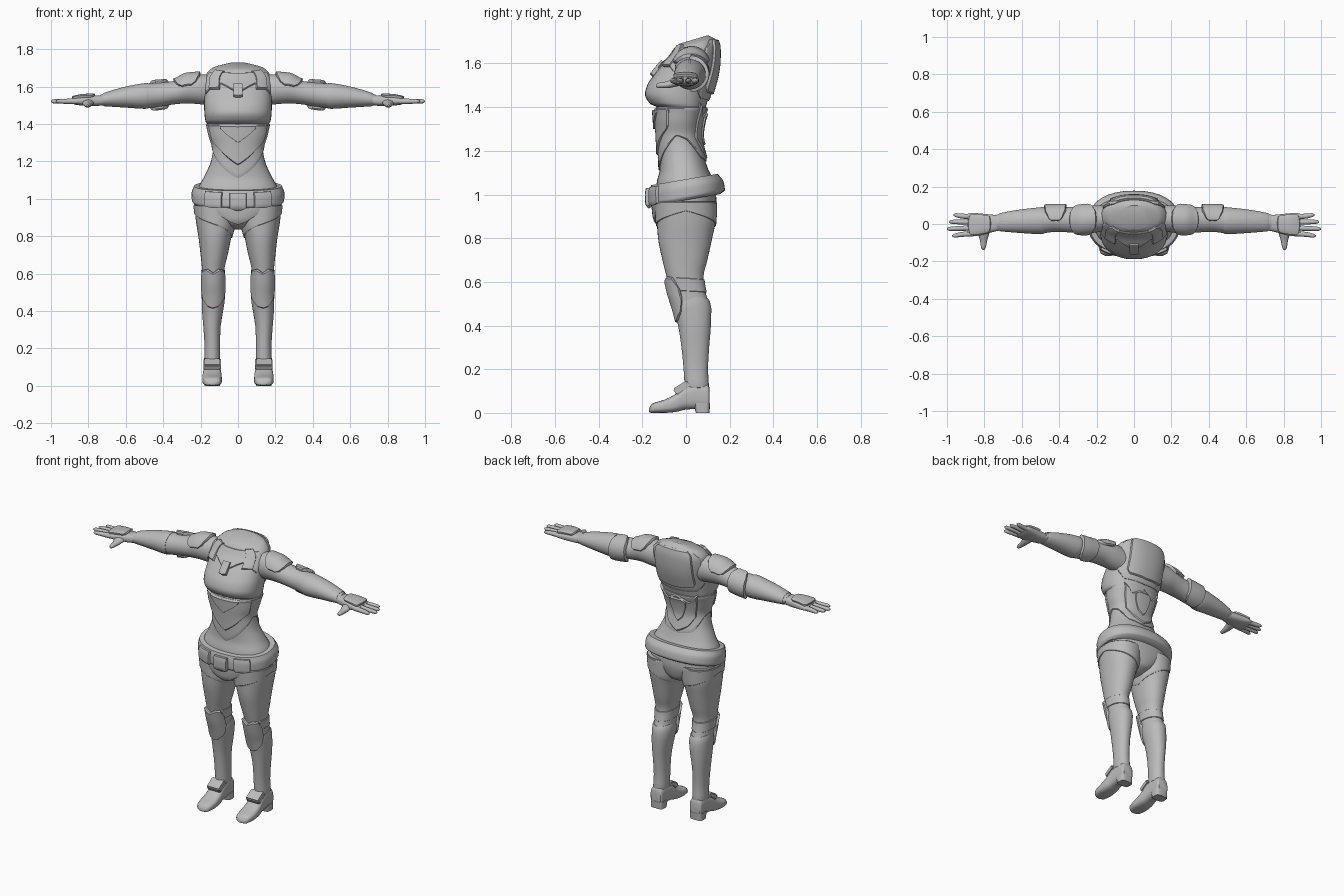
import bpy, bmesh
from math import sin, cos, radians, copysign
from mathutils import Vector, Matrix

if "Cube" in bpy.data.objects:
    bpy.data.objects.remove(bpy.data.objects["Cube"], do_unlink=True)

# One plain grey for the whole suit
grey = bpy.data.materials.new("suit_grey")
grey.use_nodes = True
grey.diffuse_color = (0.5, 0.5, 0.5, 1)
grey.node_tree.nodes["Principled BSDF"].inputs["Base Color"].default_value = (0.5, 0.5, 0.5, 1)


def finish(name, bm, mirror):
    """Turn a bmesh into a smooth object with sharp creases."""
    bmesh.ops.recalc_face_normals(bm, faces=bm.faces[:])
    mesh = bpy.data.meshes.new(name)
    bm.to_mesh(mesh)
    bm.free()
    mesh.materials.append(grey)
    mesh.shade_smooth()
    mesh.set_sharp_from_angle(angle=radians(35))
    obj = bpy.data.objects.new(name, mesh)
    bpy.context.scene.collection.objects.link(obj)
    if mirror:
        obj.modifiers.new("both_sides", "MIRROR")
    return obj


def blend(keys, s):
    """Smooth interpolation between stations without overshoot."""
    s = min(max(s, keys[0][0]), keys[-1][0])
    i = max(k for k in range(len(keys) - 1) if keys[k][0] <= s)

    def slope(k, c):
        return (keys[k + 1][c] - keys[k][c]) / (keys[k + 1][0] - keys[k][0])

    def tangent(k, c):
        if k == 0 or k == len(keys) - 1:
            return slope(min(k, len(keys) - 2), c)
        a, b = slope(k - 1, c), slope(k, c)
        return 2 * a * b / (a + b) if a * b > 0 else 0

    w = keys[i + 1][0] - keys[i][0]
    u = (s - keys[i][0]) / w
    ease = u * u * (3 - 2 * u)
    return [keys[i][c] * (1 - ease) + keys[i + 1][c] * ease
            + w * u * (1 - u) * ((1 - u) * tangent(i, c) - u * tangent(i + 1, c))
            for c in range(1, len(keys[0]))]


class Loft:
    """Rounded sections along an axis; each station is (s, a0, a1, b0, b1)."""

    def __init__(self, axis, keys, power=2.0, warp=None):
        self.axis, self.keys, self.power, self.warp = axis, keys, power, warp

    def point(self, s, t):
        s = min(max(s, self.keys[0][0]), self.keys[-1][0])
        a0, a1, b0, b1 = blend(self.keys, s)
        x, y = sin(radians(t)), -cos(radians(t))
        x, y = (copysign(abs(v) ** (2 / self.power), v) for v in (x, y))
        a = (a0 + a1 + (a1 - a0) * x) / 2
        b = (b0 + b1 + (b1 - b0) * y) / 2
        p = Vector({"x": (s, a, b), "y": (a, s, b), "z": (a, b, s)}[self.axis])
        if self.warp:
            p.z += self.warp(p)
        return p

    def normal(self, s, t):
        around = self.point(s, t + 2) - self.point(s, t - 2)
        along = self.point(s + 0.004, t) - self.point(s - 0.004, t)
        n = around.cross(along).normalized()
        out = self.point(s, t) - self.point(s, t + 180)
        return n if n.dot(out) > 0 else -n

    def build(self, name, mirror=False, sides=36, steps=4):
        bm = bmesh.new()
        levels = [p[0] + (q[0] - p[0]) * k / steps
                  for p, q in zip(self.keys, self.keys[1:]) for k in range(steps)]
        levels.append(self.keys[-1][0])
        rings = [[bm.verts.new(self.point(s, 360 * k / sides)) for k in range(sides)] for s in levels]
        for lo, hi in zip(rings, rings[1:]):
            for k in range(sides):
                j = (k + 1) % sides
                bm.faces.new((lo[k], lo[j], hi[j], hi[k]))
        bm.faces.new(rings[0])
        bm.faces.new(rings[-1])
        finish(name, bm, mirror)
        return self


def plate(name, loft, mid, outline, depth, mirror=False):
    """Armour hugging a loft; outline is (angle away from mid, low, high)."""
    bm = bmesh.new()
    reach = outline[-1][0]
    cols, rows = max(10, int(reach / 3) * 2), 10

    def spread(n):
        return [0, 0.03] + [k / n for k in range(1, n)] + [0.97, 1]

    def limits(dev):
        for p, q in zip(outline, outline[1:]):
            if dev <= q[0] + 1e-6:
                u = (dev - p[0]) / (q[0] - p[0])
                return p[1] + (q[1] - p[1]) * u, p[2] + (q[2] - p[2]) * u

    outer, inner = [], []
    us, vs = spread(cols), spread(rows)
    for u in us:
        dev = (2 * u - 1) * reach
        lo, hi = limits(abs(dev))
        top, base = [], []
        for v in vs:
            s = lo + (hi - lo) * v
            p, n = loft.point(s, mid + dev), loft.normal(s, mid + dev)
            rim = u in (0, 1) or v in (0, 1)
            top.append(bm.verts.new(p + n * depth * (0.55 if rim else 1)))
            base.append(bm.verts.new(p - n * 0.01))
        outer.append(top)
        inner.append(base)
    for g in (outer, inner):
        for i in range(len(us) - 1):
            for j in range(len(vs) - 1):
                bm.faces.new((g[i][j], g[i + 1][j], g[i + 1][j + 1], g[i][j + 1]))

    def border(g):
        return [c[0] for c in g] + g[-1][1:] + [c[-1] for c in g[-2::-1]] + g[0][-2:0:-1]

    a, b = border(outer), border(inner)
    for i in range(len(a)):
        j = (i + 1) % len(a)
        bm.faces.new((a[i], a[j], b[j], b[i]))
    finish(name, bm, mirror)


# Torso, with the neck opening tilted forward
torso_keys = [(.835, .03, -.05, .05), (.86, .08, -.11, .11), (.9, .16, -.135, .13), (.96, .225, -.14, .14),
              (1.05, .215, -.135, .13), (1.12, .18, -.12, .1), (1.2, .145, -.122, .075), (1.27, .133, -.125, .06),
              (1.34, .152, -.13, .07), (1.4, .166, -.135, .09), (1.415, .174, -.165, .095), (1.46, .18, -.188, .108),
              (1.5, .181, -.178, .12), (1.55, .18, -.145, .133), (1.6, .18, -.105, .14), (1.65, .176, -.068, .142),
              (1.69, .145, -.045, .128), (1.71, .075, -.03, .1)]
torso = Loft("z", [(z, -w, w, f, b) for z, w, f, b in torso_keys], 2.25,
             lambda p: max(0, p.z - 1.6) * 2.7 * (p.y - .035)).build("torso")
plate("neck_collar", torso, 0, [(0, 1.565, 1.69), (28, 1.62, 1.69), (70, 1.56, 1.68)], .008)
plate("sternum_tab", torso, 0, [(0, 1.54, 1.605), (6, 1.545, 1.605)], .018)
plate("shoulder_strap", torso, 42, [(0, 1.585, 1.695), (12, 1.585, 1.695)], .014, True)
plate("corset", torso, 0, [(0, 1.11, 1.4), (45, 1.2, 1.4), (85, 1.27, 1.4), (110, 1.25, 1.4), (145, 1.17, 1.4),
                           (180, 1.15, 1.4)], .007)
plate("abdomen_plate", torso, 0, [(0, 1.18, 1.395), (60, 1.3, 1.395), (65, 1.32, 1.39)], .015)
plate("abdomen_diamond", torso, 0, [(0, 1.3, 1.39), (20, 1.345, 1.39), (32, 1.38, 1.39)], .023)
plate("upper_back_frame", torso, 180, [(0, 1.43, 1.69), (45, 1.44, 1.69), (65, 1.5, 1.66)], .008)
plate("upper_back_plate", torso, 180, [(0, 1.46, 1.685), (35, 1.47, 1.685), (42, 1.5, 1.67)], .018)
plate("lower_back_plate", torso, 180, [(0, 1.16, 1.4), (25, 1.2, 1.36), (45, 1.26, 1.42)], .014)
plate("spine_plate", torso, 180, [(0, 1.22, 1.38), (10, 1.25, 1.38), (18, 1.33, 1.36)], .022)
plate("crotch_plate", torso, 0, [(0, .87, .955), (14, .88, .955), (32, .925, .955)], .018)

# Belt, higher at the back
belt = Loft("z", [(.975, -.236, .236, -.155, .155), (.99, -.247, .247, -.167, .178),
                  (1.03, -.248, .248, -.168, .172), (1.07, -.235, .235, -.16, .145)], 2.3,
            lambda p: .17 * p.y).build("belt")
plate("belt_buckle", belt, 0, [(0, .975, 1.055), (8, .985, 1.055)], .02)
plate("belt_pouch", belt, 30, [(0, .98, 1.06), (13, .985, 1.06)], .012, True)

# Legs
leg = Loft("z", [(.11, .1, .176, 0, .1), (.2, .102, .173, -.005, .095), (.3, .1, .178, -.015, .1),
                 (.4, .086, .186, -.03, .108), (.48, .075, .188, -.05, .11), (.55, .077, .188, -.072, .09),
                 (.62, .073, .192, -.088, .08), (.7, .055, .2, -.108, .098), (.8, .034, .212, -.128, .12),
                 (.88, .012, .225, -.134, .135), (.97, 0, .234, -.138, .138)], 2.15).build("leg", True)
plate("hip_brief", leg, -90, [(0, .79, .965), (90, .86, .965), (180, .925, .965)], .005, True)
plate("knee_cuff", leg, 180, [(0, .55, .61), (120, .56, .62)], .005, True)
plate("boot_shaft", leg, 180, [(0, .115, .52), (70, .115, .53), (130, .115, .5), (180, .115, .45)], .006, True)
plate("knee_guard", leg, 0, [(0, .415, .605), (25, .425, .625), (50, .46, .62), (68, .53, .57)], .016, True)

# Feet
Loft("y", [(-.17, .12, .155, .004, .02), (-.155, .096, .18, 0, .042), (-.1, .086, .191, 0, .06),
           (-.05, .087, .19, .004, .085), (0, .092, .184, .015, .125), (.05, .095, .181, .018, .14),
           (.1, .097, .179, .018, .13), (.108, .105, .17, .025, .115)], 2.9).build("shoe", True)
Loft("z", [(0, .096, .18, .045, .108), (.045, .094, .182, .035, .11)], 4).build("shoe_heel", True, 24)
bm = bmesh.new()
bmesh.ops.create_cube(bm, size=1, matrix=Matrix.Translation((.138, -.02, .115))
                      @ Matrix.Rotation(radians(32), 4, "X") @ Matrix.Diagonal((.092, .075, .034, 1)))
bmesh.ops.bevel(bm, geom=bm.edges[:], offset=.006, segments=2, affect="EDGES")
finish("ankle_strap", bm, True)

# Arms
arm = Loft("x", [(.13, -.03, .1, 1.5, 1.66), (.2, -.045, .1, 1.505, 1.665), (.27, -.05, .096, 1.51, 1.66),
                 (.34, -.045, .09, 1.505, 1.63), (.42, -.042, .09, 1.492, 1.62), (.5, -.05, .085, 1.485, 1.614),
                 (.58, -.046, .077, 1.49, 1.6), (.66, -.04, .065, 1.495, 1.58),
                 (.735, -.033, .05, 1.5, 1.556)]).build("arm", True)
plate("shoulder_pad", arm, 180, [(0, .2, .345), (30, .205, .34), (60, .225, .32), (75, .25, .295)], .015, True)
plate("elbow_guard", arm, 90, [(0, .36, .48), (50, .365, .475), (85, .385, .455), (95, .4, .44)], .018, True)
plate("forearm_cuff", arm, 0, [(0, .48, .72), (180, .48, .72)], .004, True)

# Hands
hand = Loft("x", [(.72, -.035, .046, 1.5, 1.553), (.76, -.044, .05, 1.496, 1.552), (.82, -.06, .056, 1.497, 1.55),
                  (.87, -.066, .06, 1.503, 1.542), (.89, -.06, .054, 1.51, 1.535)], 2.6).build("palm", True)
plate("hand_guard", hand, 180, [(0, .765, .885), (40, .77, .88), (52, .785, .87)], .011, True)
fingers = {"little_finger": (.044, .965), "ring_finger": (.011, .99),
           "middle_finger": (-.024, 1.0), "index_finger": (-.058, .972)}
for name, (y, tip) in fingers.items():
    Loft("x", [(x, y * k - r, y * k + r, 1.521 - r, 1.521 + r) for x, k, r in
               ((.86, .88, .015), (.92, .96, .0135), (tip - .012, 1.08, .0105), (tip, 1.1, .004))]
         ).build(name, True, 14)
Loft("y", [(-.138, .8, .81, 1.493, 1.503), (-.128, .793, .817, 1.488, 1.51), (-.09, .785, .823, 1.487, 1.518),
           (-.055, .775, .832, 1.492, 1.53), (-.025, .765, .83, 1.5, 1.535)]).build("thumb", True, 16)
